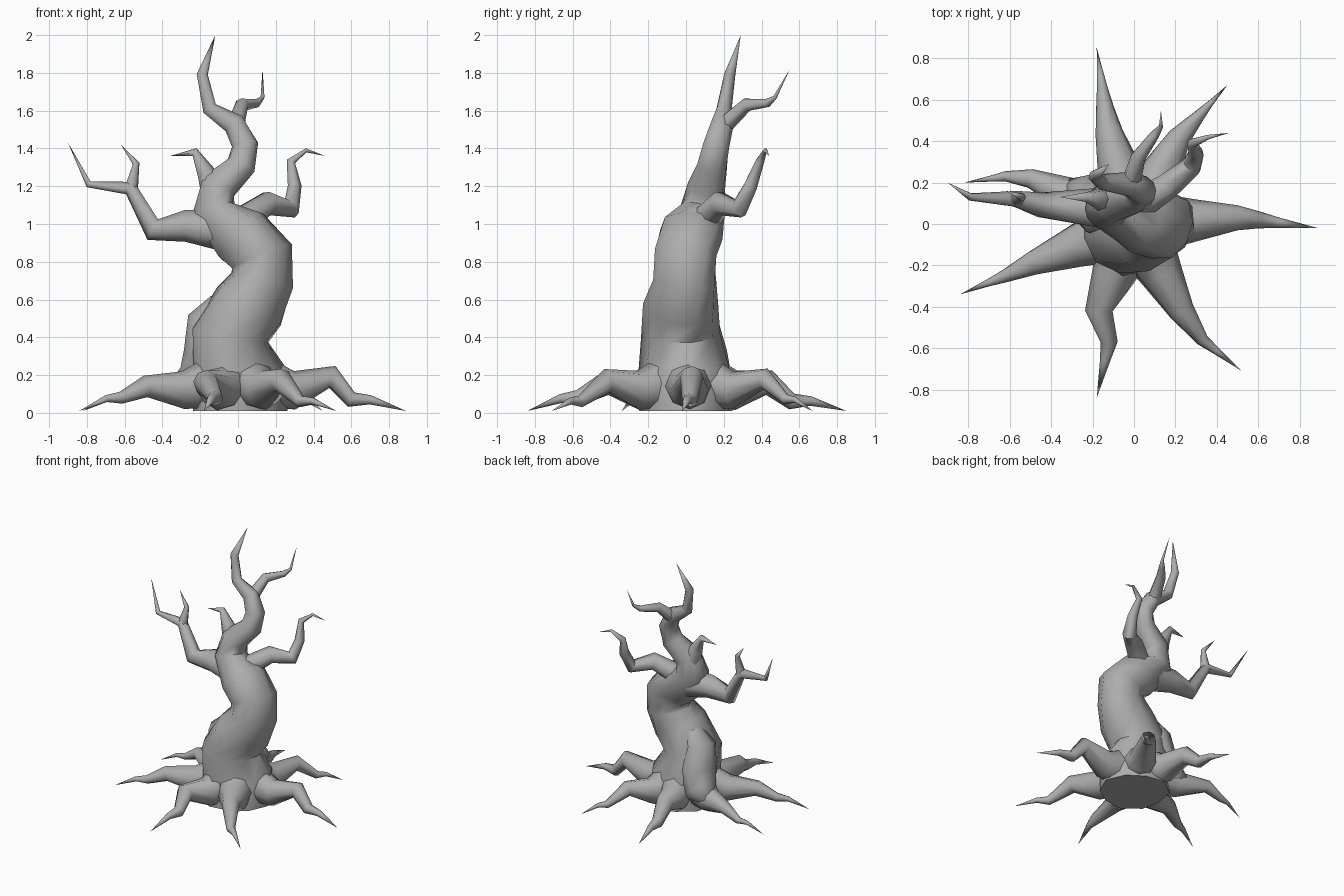
import bpy, bmesh, math
from mathutils import Vector

if "Cube" in bpy.data.objects:
    bpy.data.objects.remove(bpy.data.objects["Cube"], do_unlink=True)

# Single bark colour
bark = bpy.data.materials.new("grey_bark")
bark.use_nodes = True
grey = (.42, .42, .42, 1)
bark.diffuse_color = grey
bark.node_tree.nodes["Principled BSDF"].inputs["Base Color"].default_value = grey

GROUND = .01


def limb(name, points, radii, sides=8, twist=0, lobes=0):
    """Tube through the points that ends in a sharp tip at the last one."""
    points = [Vector(p) for p in points]
    bm = bmesh.new()
    rings = []
    side = Vector((1, 0, 0))
    first_direction = (points[1] - points[0]).normalized()
    if abs(first_direction.x) > .8:
        side = Vector((0, 1, 0))
    for i, (point, radius) in enumerate(zip(points[:-1], radii)):
        # Average the two neighbouring directions and carry the ring along
        tangent = (points[i + 1] - point).normalized()
        if i > 0:
            tangent += (point - points[i - 1]).normalized()
        tangent.normalize()
        side = (side - tangent * side.dot(tangent)).normalized()
        across = tangent.cross(side)
        ring = []
        for k in range(sides):
            step = math.tau * k / sides
            angle = step + twist * i
            reach = radius * (1 + lobes * math.cos(3 * step))
            corner = point + (side * math.cos(angle) + across * math.sin(angle)) * reach
            corner.z = max(corner.z, GROUND)
            ring.append(bm.verts.new(corner))
        rings.append(ring)
    tip = bm.verts.new(points[-1])

    # Skin the rings, close the start and gather the end into the tip
    bm.faces.new(reversed(rings[0]))
    for lower, upper in zip(rings, rings[1:]):
        for k in range(sides):
            n = (k + 1) % sides
            bm.faces.new((lower[k], lower[n], upper[n], upper[k]))
    for k in range(sides):
        bm.faces.new((rings[-1][k], rings[-1][(k + 1) % sides], tip))
    bmesh.ops.recalc_face_normals(bm, faces=bm.faces)

    mesh = bpy.data.meshes.new(name)
    bm.to_mesh(mesh)
    bm.free()
    mesh.materials.append(bark)
    obj = bpy.data.objects.new(name, mesh)
    bpy.context.collection.objects.link(obj)
    bpy.ops.object.select_all(action='DESELECT')
    obj.select_set(True)
    bpy.context.view_layer.objects.active = obj
    bpy.ops.object.shade_smooth_by_angle(angle=math.radians(60))


def branch(name, thickness, points):
    """Branch that thins evenly from its base to its tip."""
    last = len(points) - 1
    radii = [thickness * (1 - i / last) ** 1.1 for i in range(last)]
    limb(name, points, radii, sides=7)


def root(name, knee, foot, tip, shin=.07):
    """Root that leaves the trunk, bends over a knee, touches down at its foot
    and runs out to a tip."""
    knee, foot, tip = Vector(knee), Vector(foot), Vector((*tip, GROUND))
    flat_knee = Vector((knee.x, knee.y, 0))
    up = Vector((0, 0, 1))
    points = [flat_knee * .2 + up * .17, flat_knee * .6 + up * .12, knee, foot,
              foot.lerp(tip, .35) + up * .02, tip]
    length = tip.xy.length
    radii = [.17 * (1 - p.xy.length / length) ** 1.25 for p in points[:-1]]
    radii[-2] = min(radii[-2], shin)
    limb(name, points, radii)


# Winding trunk, flared at the foot and pointed at the top: x, y, z, radius
trunk_course = [
    (0, 0, GROUND, .25), (0, 0, .2, .25), (-.05, -.02, .41, .21),
    (.06, -.02, .57, .2), (.13, 0, .7, .17), (.13, 0, .83, .17),
    (.02, .03, .94, .17), (-.13, .09, 1.07, .12), (-.1, .11, 1.2, .1),
    (.02, .14, 1.31, .08), (.04, .16, 1.42, .07), (-.02, .19, 1.53, .06),
    (-.15, .2, 1.61, .04), (-.19, .23, 1.79, .03), (-.12, .29, 2, 0)]
limb("trunk", [p[:3] for p in trunk_course], [p[3] for p in trunk_course],
     sides=10, twist=.12, lobes=.05)

# Ridge where the back right root climbs the trunk
limb("trunk_ridge",
     [(-.08, .04, .57), (-.15, .05, .48), (-.15, .08, .3), (-.22, .13, .16), (-.4, .2, .1)],
     [.08, .12, .14, .12])

# Ring of roots: knee, foot and tip
root("left_root", (.5, .03, .19), (.6, .02, .07), (.89, -.02))
root("front_left_root", (.23, -.42, .17), (.33, -.56, .06), (.52, -.71))
root("front_root", (-.17, -.42, .16), (-.12, -.57, .08), (-.18, -.84))
root("front_right_root", (-.49, -.19, .14), (-.62, -.25, .08), (-.84, -.34))
root("back_right_root", (-.5, .22, .14), (-.62, .23, .08), (-.82, .2))
root("back_root", (-.12, .44, .16), (-.14, .56, .06), (-.18, .85), shin=.05)
root("back_left_root", (.22, .42, .18), (.32, .53, .07), (.45, .67))

# Large side branch with a fork
branch("right_branch", .11, [
    (-.1, .07, .97), (-.28, .08, .99), (-.45, .09, .97),
    (-.57, .12, 1.19), (-.79, .13, 1.21), (-.9, .2, 1.43)])
branch("right_branch_fork", .04, [
    (-.57, .12, 1.17), (-.54, .13, 1.32), (-.62, .16, 1.42)])

# Smaller branches
branch("small_branch", .08, [
    (-.12, .12, 1.14), (-.17, .12, 1.27), (-.23, .13, 1.38), (-.36, .13, 1.36)])
branch("left_branch", .08, [
    (0, .08, 1), (.16, .18, 1.11), (.28, .28, 1.08), (.3, .34, 1.2),
    (.28, .39, 1.33), (.36, .42, 1.39), (.46, .44, 1.36)])
branch("upper_branch", .05, [
    (-.02, .18, 1.5), (.02, .32, 1.63), (.1, .43, 1.64),
    (.13, .47, 1.67), (.13, .55, 1.82)])
